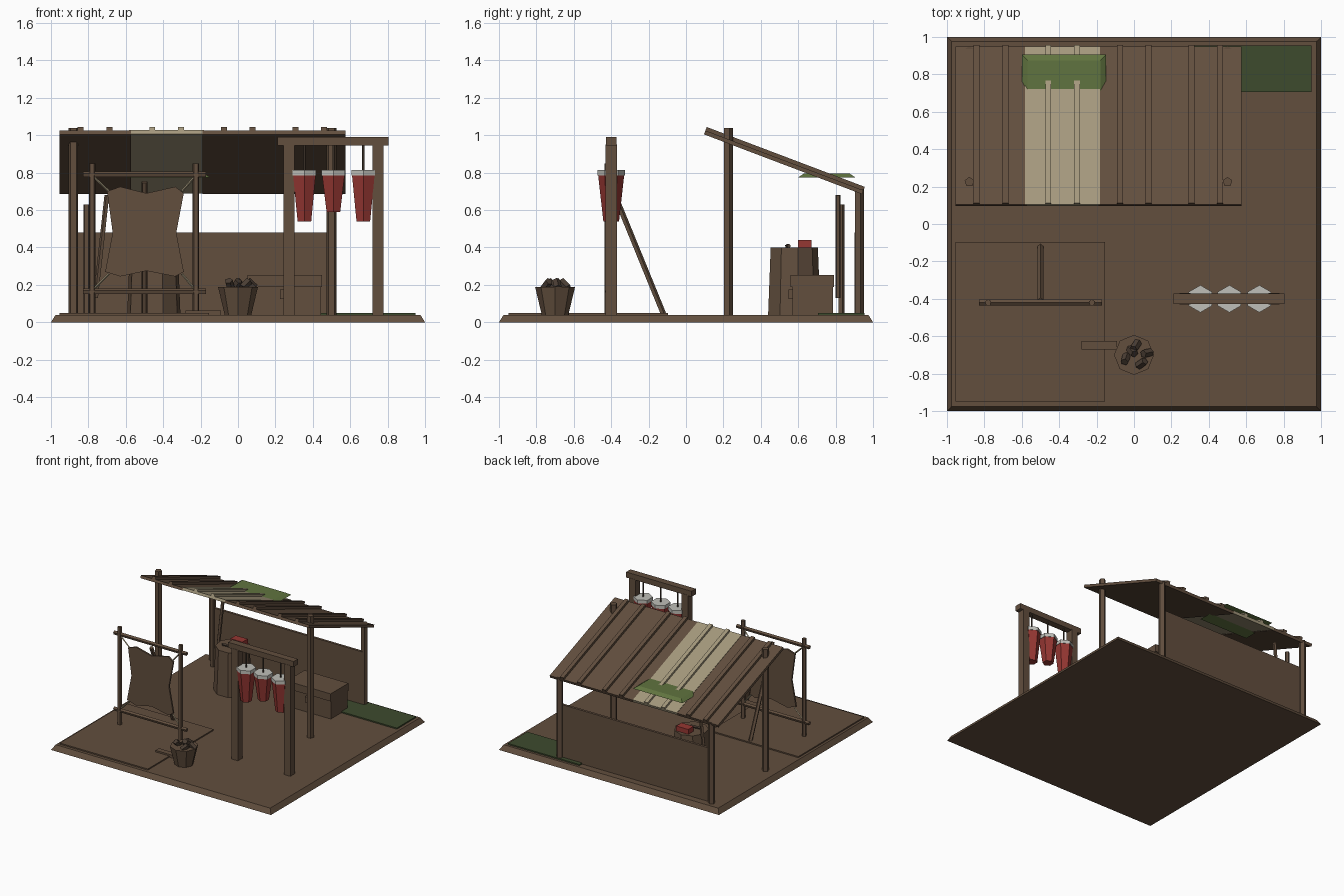
import bpy, bmesh, math, random
from mathutils import Vector

if "Cube" in bpy.data.objects:
    bpy.data.objects.remove(bpy.data.objects["Cube"])

random.seed(4)


def material(name, rgb):
    m = bpy.data.materials.new(name)
    m.diffuse_color = (*rgb, 1)
    m.use_nodes = True
    m.node_tree.nodes["Principled BSDF"].inputs["Base Color"].default_value = m.diffuse_color
    return m


BROWN = material("brown wood", (0.122, 0.077, 0.048))
DARK = material("dark brown", (0.07, 0.048, 0.034))
PALE = material("pale straw", (0.376, 0.319, 0.205))
MOSS = material("moss green", (0.118, 0.175, 0.05))
GRASS = material("dark grass", (0.048, 0.069, 0.027))
RED = material("meat red", (0.30, 0.038, 0.032))
FAT = material("fat white", (0.52, 0.52, 0.48))


def finish(name, bm, mat, loc=(0, 0, 0), rot=(0, 0, 0)):
    bmesh.ops.recalc_face_normals(bm, faces=bm.faces)
    me = bpy.data.meshes.new(name)
    bm.to_mesh(me)
    bm.free()
    me.materials.append(mat)
    ob = bpy.data.objects.new(name, me)
    ob.location, ob.rotation_euler = loc, rot
    bpy.context.collection.objects.link(ob)
    return ob


def box(name, mat, x, y, z, rot=(0, 0, 0), inset=0):
    """Box from (min, max) ranges; inset shrinks the top face on all sides."""
    bm = bmesh.new()
    bmesh.ops.create_cube(bm, size=1)
    size = [r[1] - r[0] for r in (x, y, z)]
    for v in bm.verts:
        top = v.co.z > 0
        for i in range(3):
            v.co[i] *= size[i] - (2 * inset if top and i < 2 else 0)
    return finish(name, bm, mat, [sum(r) / 2 for r in (x, y, z)], rot)


def rod(name, mat, a, b, r1, r2=None, sides=5):
    """Straight-sided cylinder or cone from point a to point b."""
    a, b = Vector(a), Vector(b)
    bm = bmesh.new()
    bmesh.ops.create_cone(bm, cap_ends=True, segments=sides, radius1=r1,
                          radius2=r1 if r2 is None else r2, depth=(b - a).length)
    d = b - a
    rot = (0, 0, 0) if d.x == d.y == 0 else d.to_track_quat('Z', 'Y').to_euler()
    return finish(name, bm, mat, (a + b) / 2, rot)


# Ground slab, worn patch and grass
box("ground_slab", BROWN, (-1, 1), (-1, 1), (0, 0.04), inset=0.025)
box("worn_ground", BROWN, (-0.955, -0.155), (-0.95, -0.095), (0.035, 0.05))
box("grass_patch", GRASS, (0.3, 0.95), (0.705, 0.955), (0.035, 0.05))

# Shelter posts and back wall
for x in (-0.88, 0.5):
    rod("front_post", BROWN, (x, 0.225, 0.03), (x, 0.225, 1.04), 0.027)
    rod("back_post", BROWN, (x, 0.925, 0.03), (x, 0.925, 0.71), 0.027)
box("back_wall", BROWN, (-0.87, 0.5), (0.9, 0.92), (0.03, 0.48))

# Sloping roof: four panels with two battens each
SLOPE = math.atan2(0.32, 0.845)
LENGTH = math.hypot(0.32, 0.845)


def roof_part(name, mat, x, width, thick, lift):
    y = 0.5225 + lift * math.sin(SLOPE)
    z = 0.855 + lift * math.cos(SLOPE)
    box(name, mat, (x - width / 2, x + width / 2), (y - LENGTH / 2, y + LENGTH / 2),
        (z - thick / 2, z + thick / 2), rot=(-SLOPE, 0, 0))


for i in range(4):
    cx = -0.764 + i * 0.3825
    mat = PALE if i == 1 else BROWN
    roof_part("roof_panel", mat, cx, 0.40 if i == 1 else 0.3825, 0.022, 0.003 if i == 1 else 0)
    for s in (-0.077, 0.077):
        roof_part("roof_batten", mat, cx + s, 0.032, 0.022, 0.02)
box("moss_patch", MOSS, (-0.6, -0.15), (0.6, 0.905), (0.775, 0.795), inset=0.03)

# Hide stretching frame
for x in (-0.78, -0.225):
    rod("frame_post", BROWN, (x, -0.42, 0.03), (x, -0.42, 0.85), 0.018)
for z in (0.79, 0.165):
    rod("frame_bar", BROWN, (-0.83, -0.42, z), (-0.17, -0.42, z), 0.016)
rod("frame_brace", BROWN, (-0.5, -0.12, 0.04), (-0.5, -0.41, 0.75), 0.016)

# Stretched hide with waisted outline
outline = [(-0.70, 0.70), (-0.63, 0.725), (-0.49, 0.69), (-0.335, 0.725), (-0.29, 0.69),
           (-0.33, 0.48), (-0.29, 0.27), (-0.335, 0.245), (-0.49, 0.275), (-0.63, 0.245),
           (-0.71, 0.27), (-0.67, 0.48)]
bm = bmesh.new()
face = bm.faces.new([bm.verts.new((x, -0.427, z)) for x, z in outline])
ext = bmesh.ops.extrude_face_region(bm, geom=[face])
bmesh.ops.translate(bm, vec=(0, 0.014, 0),
                    verts=[g for g in ext["geom"] if isinstance(g, bmesh.types.BMVert)])
finish("stretched_hide", bm, BROWN)
for x0, x1 in ((-0.69, -0.775), (-0.30, -0.23)):
    for z0, z1 in ((0.70, 0.78), (0.26, 0.175)):
        rod("lacing_cord", PALE, (x0, -0.42, z0), (x1, -0.42, z1), 0.006, sides=4)

# Meat rack
for x in (0.272, 0.748):
    box("rack_post", BROWN, (x - 0.029, x + 0.029), (-0.43, -0.37), (0.03, 0.95))
box("rack_beam", BROWN, (0.21, 0.805), (-0.428, -0.372), (0.945, 0.99))
for x, low in ((0.355, 0.54), (0.51, 0.59), (0.67, 0.54)):
    rod("hanging_meat", RED, (x, -0.4, low), (x, -0.4, 0.79), 0.042, 0.07, sides=6)
    rod("fat_cap", FAT, (x, -0.4, 0.785), (x, -0.4, 0.813), 0.073, sides=6)
    rod("meat_cord", DARK, (x, -0.4, 0.8), (x, -0.4, 0.95), 0.006, sides=5)

# Bucket of offcuts with a plank beside it
rod("bucket", BROWN, (0, -0.7, 0.035), (0, -0.7, 0.19), 0.07, 0.107, sides=8)
for x, y in ((0.01, -0.65), (-0.045, -0.72), (0.07, -0.69), (0.04, -0.745), (-0.01, -0.68)):
    d = Vector((random.uniform(-1, 1), random.uniform(-1, 1), 0.8)).normalized() * 0.028
    p = Vector((x, y, 0.202))
    rod("offcut", DARK, p - d, p + d, 0.022, sides=5)
box("small_plank", BROWN, (-0.28, -0.09), (-0.67, -0.625), (0.038, 0.063))

# Chopping stump with meat
rod("chopping_stump", BROWN, (-0.45, 0.575, 0.03), (-0.45, 0.575, 0.40), 0.145, 0.13, sides=9)
box("meat_cut", RED, (-0.49, -0.38), (0.6, 0.67), (0.395, 0.44))
rod("knife_handle", DARK, (-0.52, 0.54, 0.408), (-0.43, 0.55, 0.408), 0.011)

# Storage chest
box("chest_body", BROWN, (0.055, 0.445), (0.57, 0.785), (0.03, 0.19))
box("chest_lid", BROWN, (0.05, 0.45), (0.56, 0.79), (0.19, 0.252))
box("chest_latch", BROWN, (0.225, 0.275), (0.547, 0.58), (0.125, 0.175))

# Tool poles leaning by the back wall
rod("leaning_pole", BROWN, (-0.76, 0.812, 0.13), (-0.70, 0.812, 0.68), 0.014)
rod("upright_pole", BROWN, (-0.81, 0.83, 0.03), (-0.81, 0.83, 0.63), 0.018)
